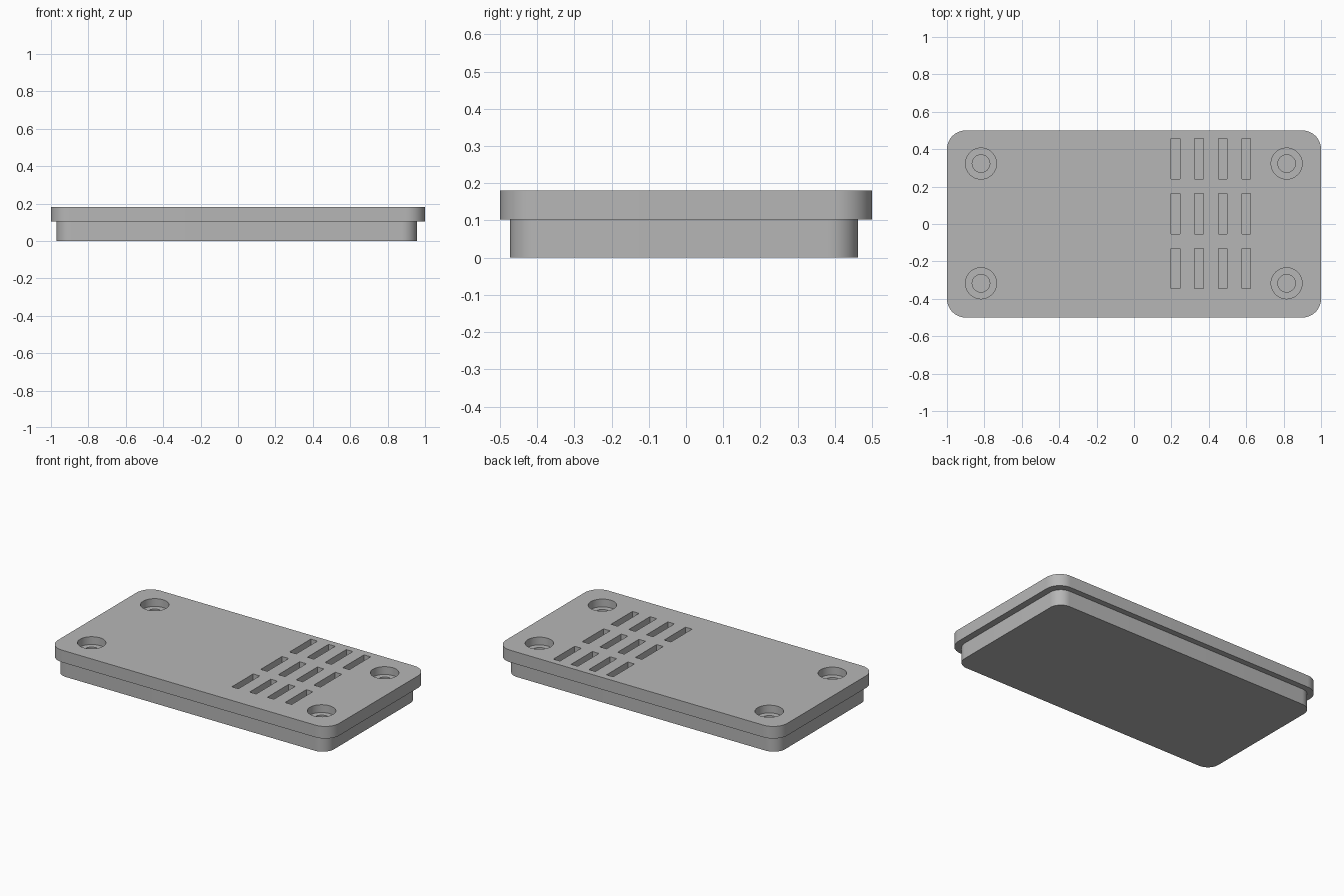
import bpy, bmesh, math

old = bpy.data.objects.get("Cube")
if old:
    bpy.data.objects.remove(old, do_unlink=True)

grey = bpy.data.materials.new("mid grey")
grey.use_nodes = True
grey.diffuse_color = (0.47, 0.47, 0.47, 1)
grey.node_tree.nodes["Principled BSDF"].inputs["Base Color"].default_value = grey.diffuse_color


def rounded_rect(cx, cy, sx, sy, r, steps=12):
    """Outline of a rectangle with round corners, counter-clockwise."""
    points = []
    for k, (ux, uy) in enumerate([(1, 1), (-1, 1), (-1, -1), (1, -1)]):
        for i in range(steps + 1):
            a = math.pi / 2 * (k + i / steps)
            points.append((cx + ux * (sx / 2 - r) + r * math.cos(a),
                           cy + uy * (sy / 2 - r) + r * math.sin(a)))
    return points


def circle(cx, cy, r, n=48):
    return [(cx + r * math.cos(math.tau * i / n), cy + r * math.sin(math.tau * i / n))
            for i in range(n)]


def rectangle(cx, cy, sx, sy):
    return [(cx + ux * sx / 2, cy + uy * sy / 2)
            for ux, uy in [(1, 1), (-1, 1), (-1, -1), (1, -1)]]


def extrude(name, outlines, z0, z1):
    """One object holding a prism for each outline."""
    bm = bmesh.new()
    for outline in outlines:
        low = [bm.verts.new((x, y, z0)) for x, y in outline]
        high = [bm.verts.new((x, y, z1)) for x, y in outline]
        bm.faces.new(low[::-1])
        bm.faces.new(high)
        for i in range(len(low)):
            j = (i + 1) % len(low)
            bm.faces.new((low[i], low[j], high[j], high[i]))
    mesh = bpy.data.meshes.new(name)
    bm.to_mesh(mesh)
    bm.free()
    mesh.materials.append(grey)
    obj = bpy.data.objects.new(name, mesh)
    bpy.context.collection.objects.link(obj)
    return obj


def activate(obj):
    bpy.ops.object.select_all(action='DESELECT')
    obj.select_set(True)
    bpy.context.view_layer.objects.active = obj


def cut(target, cutter):
    mod = target.modifiers.new("cut", 'BOOLEAN')
    mod.operation = 'DIFFERENCE'
    mod.solver = 'EXACT'
    mod.object = cutter
    activate(target)
    bpy.ops.object.modifier_apply(modifier=mod.name)
    bpy.data.objects.remove(cutter, do_unlink=True)


SEAM, TOP = 0.103, 0.181

# Lower block, set slightly off centre under the lid
base = extrude("base_block", [rounded_rect(-0.007, -0.005, 1.928, 0.935, 0.08)], 0, SEAM)

# Overhanging lid
lid = extrude("lid", [rounded_rect(0, 0, 2, 1, 0.1)], SEAM, TOP)

# Counterbored screw holes in the four corners
corners = [(x, y) for x in (-0.818, 0.816) for y in (-0.317, 0.323)]
cut(lid, extrude("counterbore_cutter", [circle(x, y, 0.083) for x, y in corners], 0.131, 0.3))
cut(lid, extrude("screw_hole_cutter", [circle(x, y, 0.047) for x, y in corners], 0.05, 0.3))

# Three rows of four vent slots
slots = [rectangle(0.222 + 0.126 * i, 0.348 - 0.293 * j, 0.047, 0.216)
         for i in range(4) for j in range(3)]
cut(lid, extrude("vent_slot_cutter", slots, 0.05, 0.3))

for part in (base, lid):
    activate(part)
    bpy.ops.object.shade_smooth_by_angle(angle=math.radians(30))
